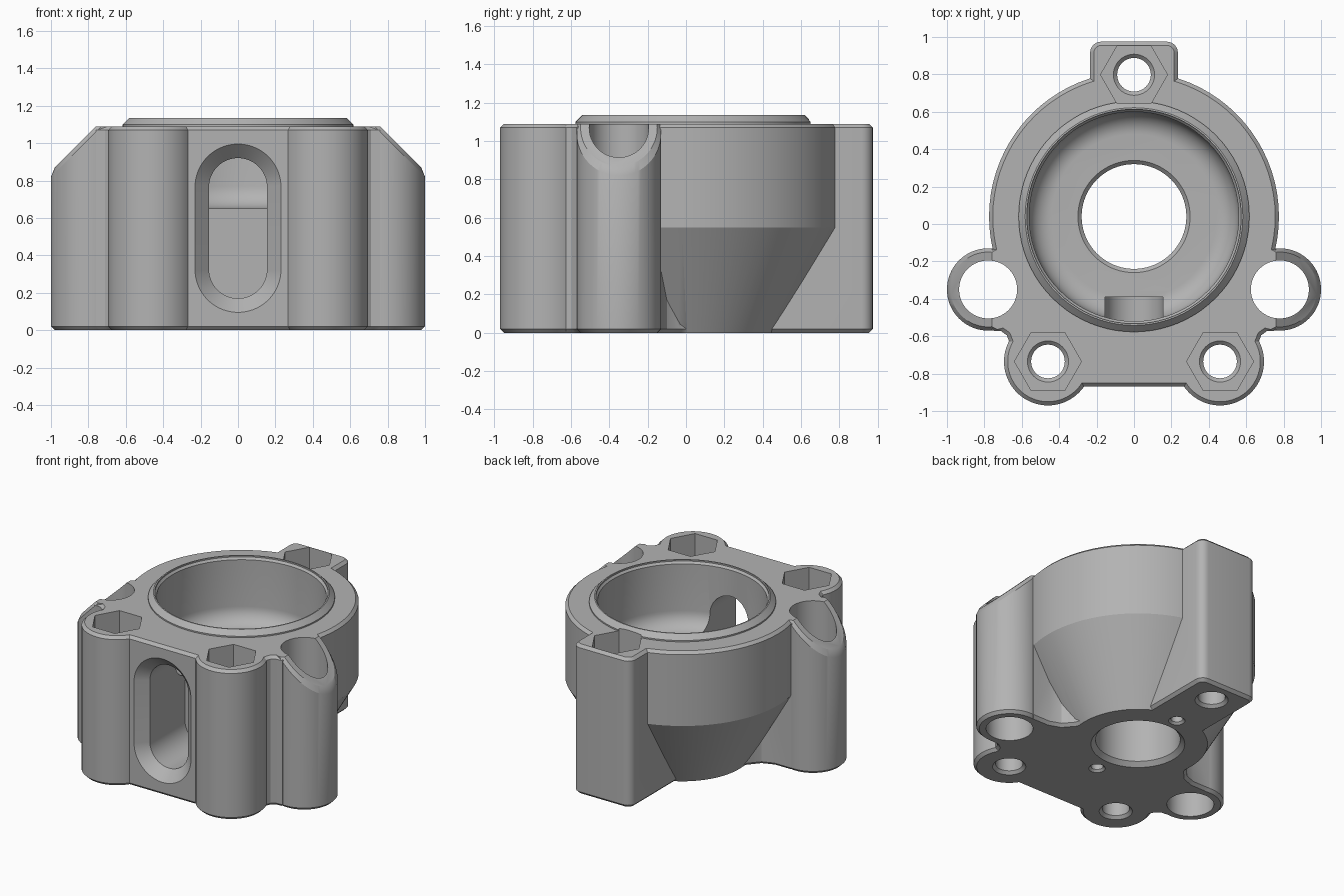
import bpy, bmesh
from math import sin, cos, pi, radians
from mathutils import Vector

if "Cube" in bpy.data.objects:
    bpy.data.objects.remove(bpy.data.objects["Cube"])

TOP, CH, CY, SEG = 1.09, 0.02, 0.04, 80

metal = bpy.data.materials.new("grey_metal")
metal.use_nodes = True
grey = (0.45, 0.45, 0.45, 1)
metal.diffuse_color = grey
metal.node_tree.nodes["Principled BSDF"].inputs["Base Color"].default_value = grey


def loft(name, rings):
    """Closed solid through rings of equal length."""
    bm = bmesh.new()
    loops = [[bm.verts.new(p) for p in ring] for ring in rings]
    n = len(loops[0])
    for a, b in zip(loops, loops[1:]):
        for i in range(n):
            j = (i + 1) % n
            bm.faces.new((a[i], a[j], b[j], b[i]))
    bm.faces.new(loops[0][::-1])
    bm.faces.new(loops[-1])
    bmesh.ops.recalc_face_normals(bm, faces=bm.faces)
    mesh = bpy.data.meshes.new(name)
    bm.to_mesh(mesh)
    bm.free()
    mesh.materials.append(metal)
    ob = bpy.data.objects.new(name, mesh)
    bpy.context.collection.objects.link(ob)
    return ob


def circle(x, y, r, seg=SEG):
    return [(x + r * cos(2 * pi * i / seg), y + r * sin(2 * pi * i / seg))
            for i in range(seg)]


def at(points, z):
    return [(x, y, z) for x, y in points]


def lathe(name, x, y, profile, seg=SEG):
    return loft(name, [at(circle(x, y, r, seg), z) for r, z in profile])


def inset(points, d):
    """Mitred inward offset of a counter-clockwise outline."""
    out = []
    for i, p in enumerate(points):
        p, a, b = Vector(p), Vector(points[i - 1]), Vector(points[(i + 1) % len(points)])
        u, v = (p - a).normalized(), (b - p).normalized()
        n1, n2 = Vector((-u.y, u.x)), Vector((-v.y, v.x))
        out.append(tuple(p + (n1 + n2) * d / (1 + n1.dot(n2))))
    return out


def slab(name, outline):
    """Full-height prism with chamfered top and bottom rims."""
    small = inset(outline, CH)
    return loft(name, [at(small, 0), at(outline, CH),
                       at(outline, TOP - CH), at(small, TOP)])


def combine(target, other, operation):
    mod = target.modifiers.new(other.name, 'BOOLEAN')
    mod.operation, mod.solver, mod.object = operation, 'MANIFOLD', other
    bpy.ops.object.select_all(action='DESELECT')
    bpy.context.view_layer.objects.active = target
    target.select_set(True)
    bpy.ops.object.modifier_apply(modifier=mod.name)
    bpy.data.objects.remove(other)


# Round body that tapers below the knee
housing = lathe("bearing_housing", 0, CY, [
    (0.46, 0), (0.775, 0.55), (0.775, TOP - CH), (0.755, TOP)])

# Front block with necks and fillets towards the ears
half = [(0.46, -0.87), (0.67, -0.7), (0.665, -0.635), (0.68, -0.595), (0.71, -0.573),
        (0.76, -0.57), (0.76, -0.13), (0.62, -0.13), (0.54, -0.1), (0.48, -0.03),
        (0.455, 0.05)]
block = half + [(-x, y) for x, y in reversed(half)]
combine(housing, slab("front_block", block), 'UNION')

# Rear lug with rounded corners
corner = [(0.175 + 0.06 * cos(a * pi / 12), 0.915 + 0.06 * sin(a * pi / 12))
          for a in range(7)]
lug = [(0.235, 0.1)] + corner + [(-x, y) for x, y in reversed(corner)] + [(-0.235, 0.1)]
combine(housing, slab("rear_lug", lug), 'UNION')

# Front lugs and sloping ears
for s in (-1, 1):
    combine(housing, slab("front_lug", circle(s * 0.46, -0.735, 0.235)), 'UNION')
    big, small = circle(s * 0.78, -0.35, 0.22), circle(s * 0.78, -0.35, 0.2)
    ear = loft("ear", [at(small, 0), at(big, CH),
                       [(x, y, 1.82 - s * x) for x, y in big],
                       [(x, y, 1.85 - s * x) for x, y in small]])
    combine(housing, ear, 'UNION')

# Level the top, then add the raised rim
trim = circle(0, 0, 2, 4)
combine(housing, loft("top_trim", [at(trim, TOP), at(trim, 2)]), 'DIFFERENCE')
combine(housing, lathe("rim", 0, CY, [(0.617, 1.0), (0.617, 1.1), (0.582, 1.135)]), 'UNION')

# Bearing bore with a filleted floor
fillet = [(0.44 + 0.12 * sin(a * pi / 20), 0.77 - 0.12 * cos(a * pi / 20))
          for a in range(11)]
combine(housing, lathe("bore", 0, CY, fillet + [
    (0.56, 1.11), (0.573, 1.125), (0.573, 1.3)]), 'DIFFERENCE')

# Shaft hole
combine(housing, lathe("shaft_hole", 0, CY, [
    (0.31, -0.1), (0.31, 0), (0.28, 0.03), (0.28, 0.63), (0.3, 0.65), (0.3, 0.7)]),
    'DIFFERENCE')


# Front slot with a wide chamfer
def stadium(r, y):
    ring = []
    for i in range(SEG):
        a = 2 * pi * (i + 0.5) / SEG
        ring.append((r * cos(a), y, r * sin(a) + (0.765 if sin(a) > 0 else 0.325)))
    return ring


combine(housing, loft("front_slot", [stadium(0.23, -1.1), stadium(0.23, -0.87),
                                     stadium(0.155, -0.795), stadium(0.155, -0.39)]),
        'DIFFERENCE')

# Bolt holes with hexagonal nut pockets
for x, y in ((-0.46, -0.735), (0.46, -0.735), (0, 0.798)):
    combine(housing, lathe("bolt_hole", x, y, [
        (0.11, -0.1), (0.11, 0), (0.09, 0.02), (0.09, 0.77), (0.11, 0.79), (0.11, 0.9)], 40),
        'DIFFERENCE')
    combine(housing, lathe("nut_pocket", x, y, [(0.179, 0.79), (0.179, 1.3)], 6),
            'DIFFERENCE')

# Ear holes
for s in (-1, 1):
    combine(housing, lathe("ear_hole", s * 0.78, -0.35, [(0.155, -0.1), (0.155, 1.4)]),
            'DIFFERENCE')

# Blind pin holes underneath
for y in (CY - 0.42, CY + 0.4):
    combine(housing, lathe("pin_hole", 0, y, [
        (0.055, -0.1), (0.055, 0), (0.04, 0.015), (0.04, 0.14)], 24), 'DIFFERENCE')

bpy.context.view_layer.objects.active = housing
housing.select_set(True)
bpy.ops.object.shade_smooth_by_angle(angle=radians(25))
